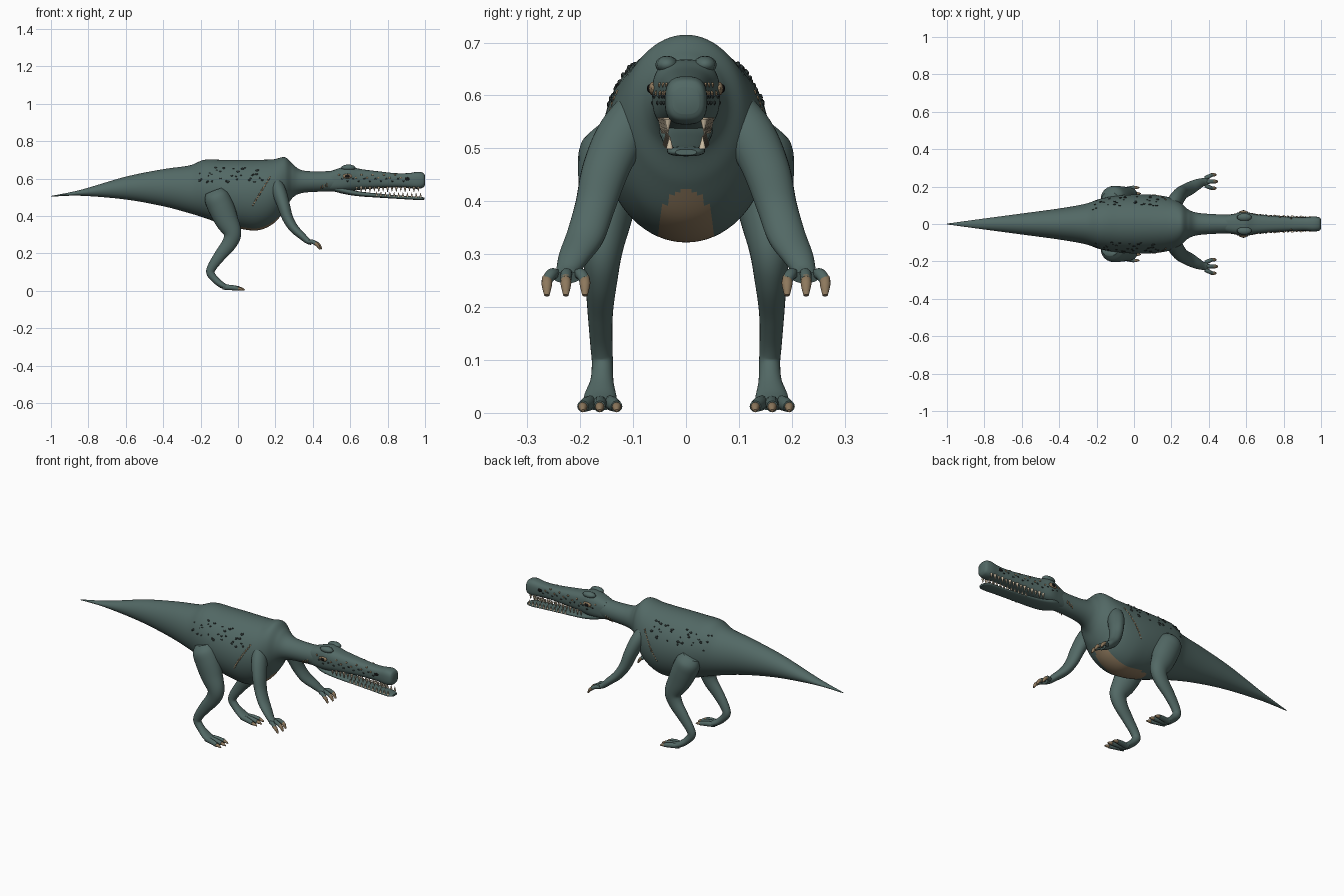
import bpy, bmesh, random
from math import cos, sin, pi, radians, copysign
from mathutils import Vector, Matrix

random.seed(4)
cube = bpy.data.objects.get("Cube")
if cube:
    bpy.data.objects.remove(cube, do_unlink=True)


def material(name, rgb):
    m = bpy.data.materials.new(name)
    m.use_nodes = True
    m.diffuse_color = (*rgb, 1)
    m.node_tree.nodes["Principled BSDF"].inputs["Base Color"].default_value = (*rgb, 1)
    return m


SKIN = material("teal_skin", (0.085, 0.14, 0.13))
TAN = material("tan", (0.27, 0.19, 0.11))
DARK = material("dark_scale", (0.025, 0.035, 0.033))
BONE = material("tooth_bone", (0.6, 0.5, 0.36))
BLACK = material("black", (0.006, 0.006, 0.006))
made = []


def finish(name, bm, *mats):
    bmesh.ops.recalc_face_normals(bm, faces=bm.faces)
    me = bpy.data.meshes.new(name)
    bm.to_mesh(me)
    bm.free()
    for m in mats:
        me.materials.append(m)
    ob = bpy.data.objects.new(name, me)
    bpy.context.collection.objects.link(ob)
    made.append(ob)
    return ob


def spline(stations, sub):
    """Smooth interpolation through stations (x, y, z, side radius, other radius)."""
    pts = [Vector(s) for s in stations]
    pts = [pts[0]] + pts + [pts[-1]]
    out = []
    for i in range(1, len(pts) - 2):
        a, b, c, d = pts[i - 1:i + 3]
        for k in range(sub):
            t = k / sub
            out.append(0.5 * (2 * b + (c - a) * t + (2 * a - 5 * b + 4 * c - d) * t * t
                              + (3 * b - a - 3 * c + d) * t ** 3))
    return out + [pts[-1]]


def loft(name, stations, mat, seg=24, sub=6, power=2, upright=False, extra=()):
    """Skin rounded rings along a path; upright rings all face along x."""
    bm = bmesh.new()
    path = spline(stations, sub)
    rings = []
    for i, p in enumerate(path):
        here = Vector(p[:3])
        ahead, behind = path[min(i + 1, len(path) - 1)], path[max(i - 1, 0)]
        t = Vector((1, 0, 0)) if upright else (Vector(ahead[:3]) - Vector(behind[:3])).normalized()
        side = Vector((0, 1, 0))
        side = (side - t * side.dot(t)).normalized()
        up = t.cross(side)
        ring = []
        for k in range(seg):
            a = 2 * pi * k / seg
            u, v = (copysign(abs(f) ** (2 / power), f) for f in (cos(a), sin(a)))
            ring.append(bm.verts.new(here + side * u * max(p[3], 0.001) + up * v * max(p[4], 0.001)))
        rings.append(ring)
    for r, q in zip(rings, rings[1:]):
        for k in range(seg):
            n = (k + 1) % seg
            bm.faces.new((r[k], r[n], q[n], q[k]))
    bm.faces.new(rings[0])
    bm.faces.new(rings[-1])
    return finish(name, bm, mat, *extra)


def on_skin(stations, x, z, s, power=2):
    """Point on the side of an upright loft at the given x and z."""
    for a, b in zip(stations, stations[1:]):
        if a[0] <= x <= b[0]:
            f = (x - a[0]) / (b[0] - a[0])
            _, _, zc, w, h = [i + (j - i) * f for i, j in zip(a, b)]
            return Vector((x, s * w * max(0, 1 - abs((z - zc) / h) ** power) ** (1 / power), z))


def beads(name, items, mat):
    """Small ellipsoids: (centre, size)."""
    bm = bmesh.new()
    for c, size in items:
        m = Matrix.Translation(c) @ Matrix.Diagonal((*size, 1))
        bmesh.ops.create_uvsphere(bm, u_segments=10, v_segments=8, radius=1, matrix=m)
    return finish(name, bm, mat)


def profile(rows):
    """Rows of (x, top, bottom, half width) become upright stations."""
    return [(x, 0, (t + b) / 2, w, (t - b) / 2) for x, t, b, w in rows]


# Tail, trunk and neck in one skin, with a tan belly patch
BODY = profile([
    (-1, .507, .503, .002), (-.84, .54, .508, .024), (-.6, .61, .488, .056),
    (-.4, .65, .452, .083), (-.26, .67, .415, .108), (-.18, .70, .39, .135),
    (-.08, .70, .355, .152), (.02, .70, .33, .158), (.11, .70, .324, .155),
    (.19, .703, .36, .142), (.25, .714, .43, .112), (.29, .68, .495, .078),
    (.34, .645, .522, .06), (.44, .638, .53, .052), (.54, .645, .53, .05)])
body = loft("body", BODY, SKIN, seg=72, sub=10, upright=True, extra=(TAN,))
for f in body.data.polygons:
    c = f.center
    if c.z < .43 and (abs(c.x - .09) / .155) ** 4 + (c.y / .052) ** 2 < 1:
        f.material_index = 1

# Head with upper jaw, and the lower jaw
HEAD = profile([
    (.49, .638, .535, .046), (.54, .655, .532, .056), (.59, .668, .534, .064),
    (.65, .652, .54, .053), (.74, .64, .547, .044), (.84, .629, .552, .038),
    (.91, .629, .55, .036), (.96, .636, .545, .04), (.99, .63, .552, .036), (1, .615, .565, .025)])
loft("head", HEAD, SKIN, seg=32, power=2.8, upright=True)
JAW = profile([
    (.5, .58, .535, .03), (.56, .556, .519, .05), (.64, .533, .506, .046), (.75, .52, .498, .04),
    (.88, .508, .49, .036), (.97, .503, .485, .035), (.998, .498, .487, .02)])
loft("lower_jaw", JAW, SKIN, power=2.5, upright=True)

sides = {"near": -1, "far": 1}
beads("brows", [((.59, s * .036, .658), (.04, .022, .017)) for s in sides.values()], SKIN)
beads("eye_rims", [((.585, s * .062, .613), (.026, .009, .013)) for s in sides.values()], TAN)
beads("eyes", [((.585, s * .066, .613), (.015, .008, .009)) for s in sides.values()], BLACK)
beads("nostrils", [(on_skin(HEAD, .905, .598, s, 2.8), (.014, .003, .009)) for s in sides.values()], BLACK)

# Teeth
bm = bmesh.new()


def tooth(x, y, z, size, down):
    m = Matrix.Translation((x, y, z))
    if down:
        m = m @ Matrix.Rotation(pi, 4, "X")
    bmesh.ops.create_cone(bm, cap_ends=True, segments=8, radius1=size * .28, radius2=size * .04,
                          depth=size, matrix=m)


for s in sides.values():
    for i in range(15):
        x = .635 + i * .0235
        tooth(x, s * (.046 - .012 * i / 14), .543, .024 + .006 * (i % 2), True)
        if i > 3:
            tooth(x + .012, s * (.04 - .009 * i / 14), .521 - .01 * i / 14, .024, False)
finish("teeth", bm, BONE)

# Scattered scales, flank stripe, cheek studs and neck ridges
scales, studs = [], []
for s in sides.values():
    for i in range(34):
        p = on_skin(BODY, random.uniform(-.22, .13), random.uniform(.575, .66), s)
        r = random.uniform(.004, .007)
        scales.append((p, (r * 1.3, r * .7, r)))
    for i in range(14):
        f = i / 13
        studs.append((on_skin(BODY, .08 + .09 * f, .46 + .145 * f, s), (.005, .003, .006)))
    for i in range(12):
        x = .54 + .03 * i
        studs.append((on_skin(HEAD, x, .612 + .008 * (-1) ** i, s, 2.8), (.006, .003, .005)))
        scales.append((on_skin(HEAD, x + .015, .592 + .006 * (-1) ** i, s, 2.8), (.006, .003, .004)))
    for i in range(4):
        studs.append((on_skin(BODY, .44 + .012 * i, .555 + .004 * i, s), (.003, .003, .014)))
beads("dark_scales", scales, DARK)
beads("tan_studs", studs, TAN)

ARM = [(.195, .08, .60, .03, .03), (.22, .12, .53, .046, .038), (.243, .152, .46, .044, .034),
       (.265, .172, .39, .038, .029), (.298, .19, .335, .036, .025), (.34, .212, .295, .029, .02),
       (.37, .224, .268, .022, .016), (.395, .225, .256, .026, .012)]
LEG = [(-.128, .135, .533, .035, .048), (-.115, .138, .50, .062, .066), (-.092, .142, .45, .062, .07),
       (-.062, .15, .38, .051, .063), (-.03, .158, .31, .039, .048), (-.045, .16, .255, .031, .04),
       (-.095, .162, .19, .024, .032), (-.137, .16, .13, .021, .025), (-.147, .158, .095, .02, .022),
       (-.122, .159, .06, .022, .019), (-.085, .162, .03, .031, .017), (-.05, .163, .016, .03, .012)]


def flip(stations, s):
    return [(x, y * s, *rest) for x, y, *rest in stations]


# Limbs, digits and claws
for label, s in sides.items():
    loft(label + "_arm", flip(ARM, s), SKIN)
    loft(label + "_leg", flip(LEG, s), SKIN)
    for i, k in enumerate((-1, 0, 1), 1):
        y, tip = .225 + .02 * k, .227 + .036 * k
        reach = .008 * (k == 0)
        finger = [(.38, y, .262, .01, .01), (.40, (y + tip) / 2, .262, .011, .011),
                  (.418 + reach, tip, .25, .01, .01)]
        claw = [(.412 + reach, tip, .255, .009, .009), (.426 + reach, tip, .243, .01, .009),
                (.438 + reach, tip, .222, .005, .004)]
        loft(f"{label}_finger_{i}", flip(finger, s), SKIN, seg=12)
        loft(f"{label}_finger_claw_{i}", flip(claw, s), TAN, seg=12)
        y, tip = .162 + .016 * k, .163 + .032 * k
        toe = [(-.08, y, .02, .012, .014), (-.035, (y + tip) / 2, .017, .013, .014),
               (.002 + reach, tip, .012, .011, .011)]
        claw = [(-.004 + reach, tip, .012, .009, .009), (.012 + reach, tip, .01, .008, .008),
                (.028 + reach, tip, .004, .003, .003)]
        loft(f"{label}_toe_{i}", flip(toe, s), SKIN, seg=12)
        loft(f"{label}_toe_claw_{i}", flip(claw, s), TAN, seg=12)

bpy.ops.object.select_all(action="DESELECT")
for ob in made:
    ob.select_set(True)
bpy.context.view_layer.objects.active = body
bpy.ops.object.shade_smooth_by_angle(angle=radians(50))
